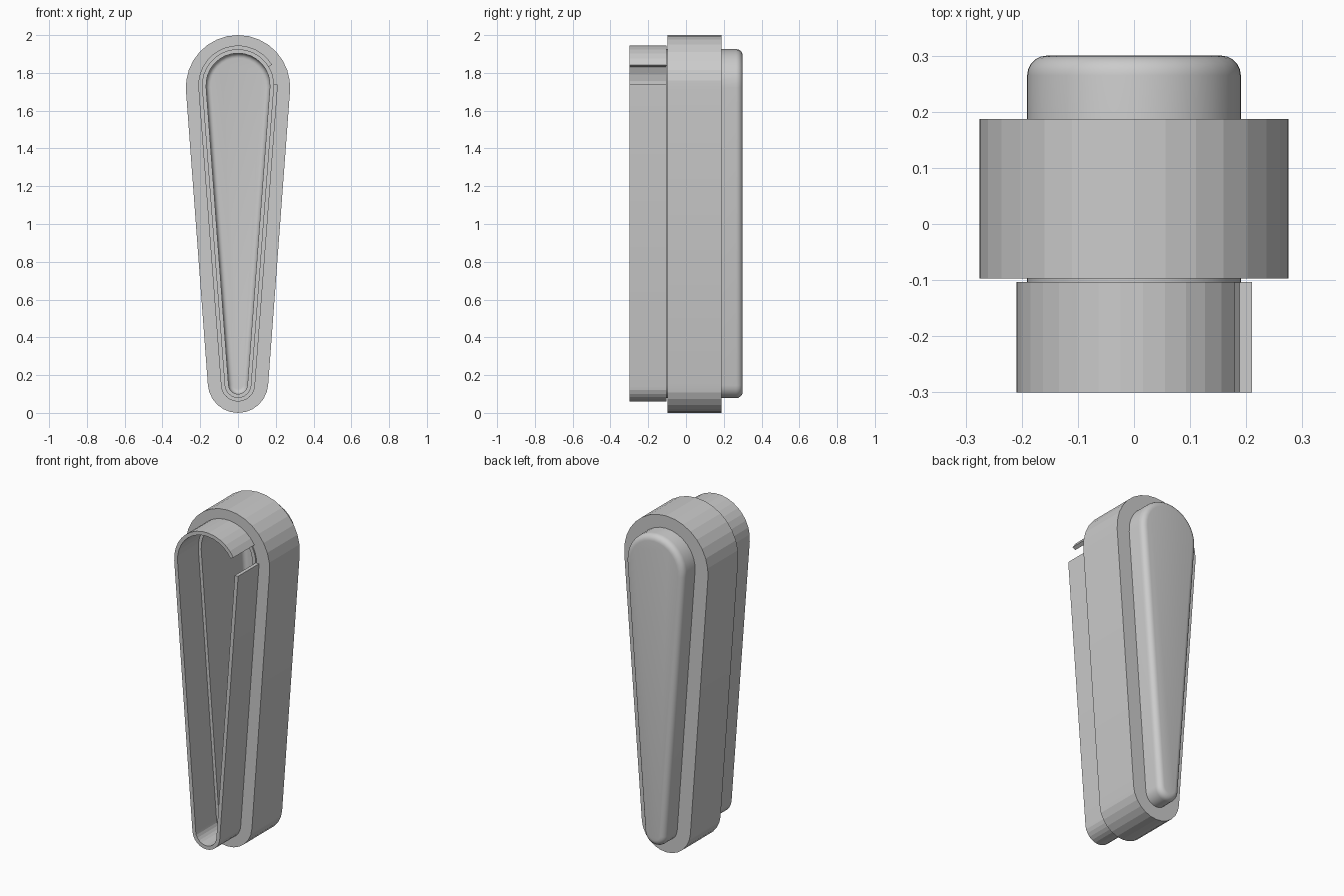
import bpy, bmesh
from math import pi, sin, cos, asin

if "Cube" in bpy.data.objects:
    bpy.data.objects.remove(bpy.data.objects["Cube"])


def teardrop(r_top, z_top, r_low, z_low, n_top=16, n_low=12, start=None, end=None):
    """Tapered slot outline in XZ; start/end angles on the top arc leave it open."""
    a = asin((r_top - r_low) / (z_top - z_low))
    first = -a if start is None else start
    pts = []
    for i in range(n_top + 1):
        t = first + (pi + a - first) * i / n_top
        pts.append((r_top * cos(t), z_top + r_top * sin(t)))
    for i in range(n_low + 1):
        t = pi + a + (pi - 2 * a) * i / n_low
        pts.append((r_low * cos(t), z_low + r_low * sin(t)))
    if end is not None:
        for t in (-a, end):
            pts.append((r_top * cos(t), z_top + r_top * sin(t)))
    return pts


def loft(name, dims, section, ring=True, loop=True, **kw):
    """Sweep a section of (inset, y) pairs around the teardrop outline."""
    r1, z1, r2, z2 = dims
    bm = bmesh.new()
    rows = [[bm.verts.new((x, y, z)) for x, z in
             teardrop(r1 - d, z1, r2 - d, z2, **kw)] for d, y in section]
    m, n = len(rows), len(rows[0])
    for j in range(m if loop else m - 1):
        p, q = rows[j], rows[(j + 1) % m]
        for i in range(n if ring else n - 1):
            k = (i + 1) % n
            bm.faces.new((p[i], p[k], q[k], q[i]))
    if not loop:                      # flat caps on first and last outline
        bm.faces.new(rows[0])
        bm.faces.new(rows[-1])
    if not ring:                      # flat ends of an open wall
        bm.faces.new([r[0] for r in rows])
        bm.faces.new([r[-1] for r in rows])
    bmesh.ops.recalc_face_normals(bm, faces=bm.faces)
    me = bpy.data.meshes.new(name)
    bm.to_mesh(me)
    bm.free()
    ob = bpy.data.objects.new(name, me)
    bpy.context.collection.objects.link(ob)
    bpy.ops.object.select_all(action='DESELECT')
    ob.select_set(True)
    bpy.context.view_layer.objects.active = ob
    bpy.ops.object.shade_smooth_by_angle(angle=0.5 if not loop else 0.15)
    return ob


def round_edge(inset, y, r, n=5):
    """Quarter-round from side wall to back face."""
    return [(inset + r * (1 - cos(pi / 2 * i / n)), y - r + r * sin(pi / 2 * i / n))
            for i in range(n + 1)]


# Wide outer band around the middle
loft("outer_band", (0.276, 1.724, 0.16, 0.16),
     [(0, -0.097), (0, 0.187), (0.086, 0.187), (0.086, -0.097)])

# Hollow cup through the band, closed and rounded at the back
inside = round_edge(0.022, 0.28, 0.025)[::-1] + [(0.022, -0.105)]
outside = [(0, -0.105)] + round_edge(0, 0.30, 0.035)
loft("inner_cup", (0.191, 1.735, 0.072, 0.15), inside + outside, loop=False)

# Thin front wall with a notch at the upper right
loft("front_wall", (0.21, 1.735, 0.09, 0.15),
     [(0, -0.30), (0, -0.103), (0.022, -0.103), (0.022, -0.30)],
     ring=False, n_top=14, start=0.54, end=0.02)
